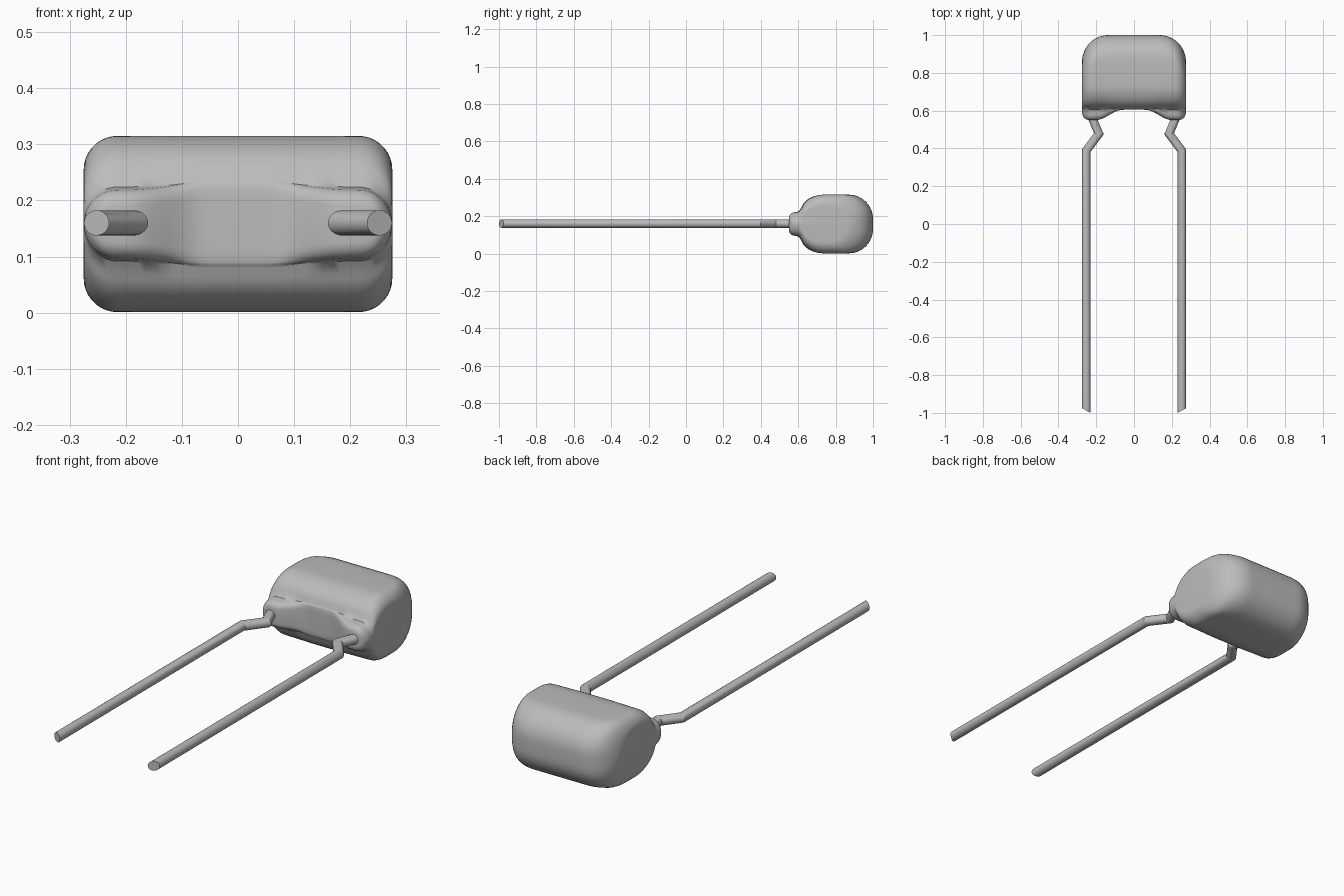
import bpy, bmesh
from math import sin, cos, pi, sqrt, radians
from mathutils import Vector

cube = bpy.data.objects.get("Cube")
if cube:
    bpy.data.objects.remove(cube, do_unlink=True)

grey = bpy.data.materials.new("plain grey")
grey.use_nodes = True
colour = (0.5, 0.5, 0.5, 1)
grey.diffuse_color = colour
grey.node_tree.nodes["Principled BSDF"].inputs["Base Color"].default_value = colour

MID_Z = 0.158
HALF_W = 0.275


def loft(name, rings, angle):
    """Skin a list of equal closed rings, cap both ends and smooth."""
    bm = bmesh.new()
    loops = [[bm.verts.new(p) for p in ring] for ring in rings]
    n = len(loops[0])
    for a, b in zip(loops, loops[1:]):
        for i in range(n):
            j = (i + 1) % n
            bm.faces.new((a[i], a[j], b[j], b[i]))
    bm.faces.new(loops[0])
    bm.faces.new(loops[-1])
    bmesh.ops.recalc_face_normals(bm, faces=bm.faces)
    mesh = bpy.data.meshes.new(name)
    bm.to_mesh(mesh)
    bm.free()
    mesh.materials.append(grey)
    obj = bpy.data.objects.new(name, mesh)
    bpy.context.collection.objects.link(obj)
    bpy.ops.object.select_all(action='DESELECT')
    obj.select_set(True)
    bpy.context.view_layer.objects.active = obj
    bpy.ops.object.shade_smooth_by_angle(angle=radians(angle))
    return obj


def inset(d, r):
    """Inward offset of a rounded corner at distance d from the end."""
    return r - sqrt(r * r - (r - d) ** 2) if d < r else 0


def body_profile(x):
    """Side outline of the body at x, with its front lip."""
    d = HALF_W - abs(x)
    t = min(max((0.2 - abs(x)) / 0.14, 0), 1)
    arch = t * t * (3 - 2 * t)
    height = 0.157 - inset(d, 0.06)
    lip = 0.062 + 0.012 * arch - inset(d, 0.06)
    back = 1 - inset(d, 0.14)
    front = 0.55 + 0.055 * arch + inset(d, 0.04)
    r = min(0.13, height)
    half = []
    # rounded back
    for i in range(11):
        a = i / 10 * pi / 2
        half.append((back - r + r * cos(a), height - r + r * sin(a)))
    # shoulder down to the neck
    centre = min(0.74, back - r - 0.005)
    for i in range(11):
        a = i / 10 * radians(75)
        half.append((centre - (centre - 0.615) * sin(a),
                     lip + (height - lip) * cos(a)))
    # lip with rounded front edge
    cy = min(0.03, max(0.605 - front, 0) + 0.005)
    cz = min(0.03, lip * 0.9)
    half.append((max(0.604, front + cy + 0.002), lip + 0.004))
    for i in range(6):
        a = i / 5 * pi / 2
        half.append((front + cy * (1 - sin(a)), lip - cz * (1 - cos(a))))
    loop = half + [(y, -z) for y, z in reversed(half)]
    return [Vector((x, y, MID_Z + z)) for y, z in loop]


# Body: side outlines lofted from one end to the other
ends = [HALF_W - 0.14 * (1 - cos(i / 14 * pi / 2)) for i in range(15)]
middle = [ends[-1] * (1 - i / 8) for i in range(1, 8)]
right = ends + middle
stations = [-x for x in right] + [0] + right[::-1]
loft("capacitor_body", [body_profile(x) for x in stations], 40)


# Leads: bent round wires with mitred joints and slanted tips
def lead(name, side):
    path = [Vector(p) for p in
            ((0.252, -0.988), (0.252, 0.39), (0.186, 0.478), (0.227, 0.575))]
    radius = 0.0225
    rings = []
    for i, p in enumerate(path):
        if i == 0:
            across = Vector((1, 0.55))
        else:
            before = (p - path[i - 1]).normalized()
            after = (path[i + 1] - p).normalized() if i < 3 else before
            tangent = (before + after).normalized()
            across = Vector((tangent.y, -tangent.x)) / tangent.dot(before)
        ring = []
        for k in range(24):
            a = k / 24 * 2 * pi
            q = p + across * radius * cos(a)
            ring.append((side * q.x, q.y, MID_Z + 0.002 + radius * sin(a)))
        rings.append(ring)
    loft(name, rings, 25)


lead("left_lead", 1)
lead("right_lead", -1)
